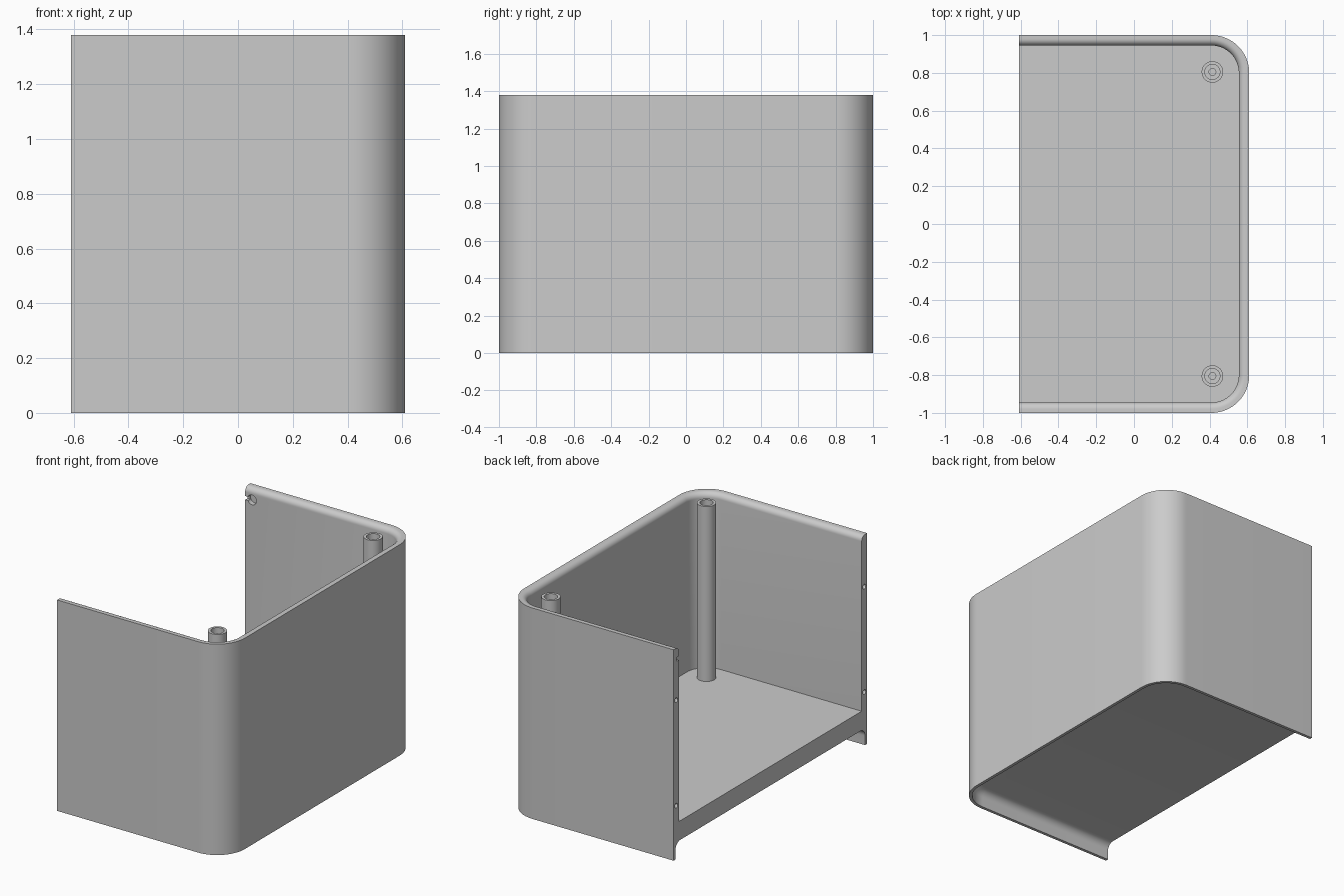
import bpy, bmesh
from math import sin, cos, pi
from mathutils import Vector

if "Cube" in bpy.data.objects:
    bpy.data.objects.remove(bpy.data.objects["Cube"])

HALF_X, HALF_Y, HEIGHT = 0.61, 1.0, 1.38
CORNER, STEPS = 0.2, 16
WALL, LIP, FLOOR_TOP, FLOOR_BOTTOM = 0.055, 0.02, 0.235, 0.11

grey = bpy.data.materials.new("plain grey")
grey.use_nodes = True
grey.diffuse_color = (0.6, 0.6, 0.6, 1)
grey.node_tree.nodes["Principled BSDF"].inputs["Base Color"].default_value = (0.6, 0.6, 0.6, 1)


def make_object(name, bm):
    bmesh.ops.recalc_face_normals(bm, faces=bm.faces)
    mesh = bpy.data.meshes.new(name)
    bm.to_mesh(mesh)
    bm.free()
    mesh.materials.append(grey)
    obj = bpy.data.objects.new(name, mesh)
    bpy.context.collection.objects.link(obj)
    return obj


def activate(obj):
    bpy.ops.object.select_all(action='DESELECT')
    obj.select_set(True)
    bpy.context.view_layer.objects.active = obj


def smooth(obj):
    activate(obj)
    bpy.ops.object.shade_smooth_by_angle(angle=0.5)


def arc(cx, cz, r, start, end, steps):
    return [(cx + r * cos(start + (end - start) * i / steps),
             cz + r * sin(start + (end - start) * i / steps)) for i in range(steps + 1)]


def u_path(inset):
    """Open U outline with two rounded corners, moved inward by inset."""
    r = CORNER - inset
    cx, cy = HALF_X - CORNER, HALF_Y - CORNER
    path = [(-HALF_X, inset - HALF_Y)]
    path += arc(cx, -cy, r, -pi / 2, 0, STEPS) + arc(cx, cy, r, 0, pi / 2, STEPS)
    return path + [(-HALF_X, HALF_Y - inset)]


# Shell: wall section swept around the U, closed by the floor and the open end
rim = WALL - LIP
cove = 0.05
section = [(WALL, FLOOR_TOP)]
section += arc(LIP, HEIGHT - rim, rim, 0, pi / 2, 8)
section += [(0, HEIGHT), (0, 0), (LIP, 0)]
section += arc(LIP + cove, FLOOR_BOTTOM - cove, cove, pi, pi / 2, 8)

bm = bmesh.new()
loops = [[bm.verts.new((x, y, z)) for x, y in u_path(inset)] for inset, z in section]
for a, b in zip(loops, loops[1:]):
    for i in range(len(a) - 1):
        bm.faces.new((a[i], a[i + 1], b[i + 1], b[i]))
bm.faces.new(loops[0])
bm.faces.new(loops[-1])
bm.faces.new([l[0] for l in loops] + [l[-1] for l in reversed(loops)])
shell = make_object("shell", bm)


# Recesses: screw holes in the wall ends, round socket and its slot
def cut(bm):
    cutter = make_object("cutter", bm)
    cutter.hide_render = True
    mod = shell.modifiers.new("recess", 'BOOLEAN')
    mod.operation, mod.solver, mod.object = 'DIFFERENCE', 'EXACT', cutter
    activate(shell)
    bpy.ops.object.modifier_apply(modifier=mod.name)
    bpy.data.objects.remove(cutter)


def cut_round(center, axis, radius, depth):
    bm = bmesh.new()
    bmesh.ops.create_cone(bm, cap_ends=True, segments=24, radius1=radius, radius2=radius, depth=depth)
    turn = Vector((0, 0, 1)).rotation_difference(Vector(axis)).to_matrix()
    bmesh.ops.rotate(bm, verts=bm.verts, matrix=turn)
    bmesh.ops.translate(bm, verts=bm.verts, vec=center)
    cut(bm)


for side in (-1, 1):
    for z in (0.35, 1.04):
        cut_round((-HALF_X, side * (HALF_Y - WALL / 2), z), (1, 0, 0), 0.015, 0.1)
cut_round((-0.56, 0.945, 1.305), (0, 1, 0), 0.032, 0.06)

bm = bmesh.new()
bmesh.ops.create_cube(bm, size=1)
bmesh.ops.scale(bm, verts=bm.verts, vec=(0.08, 0.04, 0.025))
bmesh.ops.translate(bm, verts=bm.verts, vec=(-0.6, 0.95, 1.305))
cut(bm)
smooth(shell)

# Screw posts: stepped bore, turned around the corner centres
post = [(0.057, 0.2), (0.057, HEIGHT), (0.04, HEIGHT), (0.04, 1.28), (0.018, 1.28), (0.018, 0.4), (0, 0.4)]
for name, side in (("front_post", -1), ("back_post", 1)):
    bm = bmesh.new()
    verts = [bm.verts.new((r, 0, z)) for r, z in post]
    edges = [bm.edges.new(pair) for pair in zip(verts, verts[1:])]
    bmesh.ops.spin(bm, geom=verts + edges, cent=(0, 0, 0), axis=(0, 0, 1), angle=2 * pi, steps=32)
    bmesh.ops.remove_doubles(bm, verts=bm.verts, dist=0.0001)
    bmesh.ops.holes_fill(bm, edges=bm.edges, sides=0)
    bmesh.ops.translate(bm, verts=bm.verts, vec=(0.415, side * 0.805, 0))
    smooth(make_object(name, bm))
